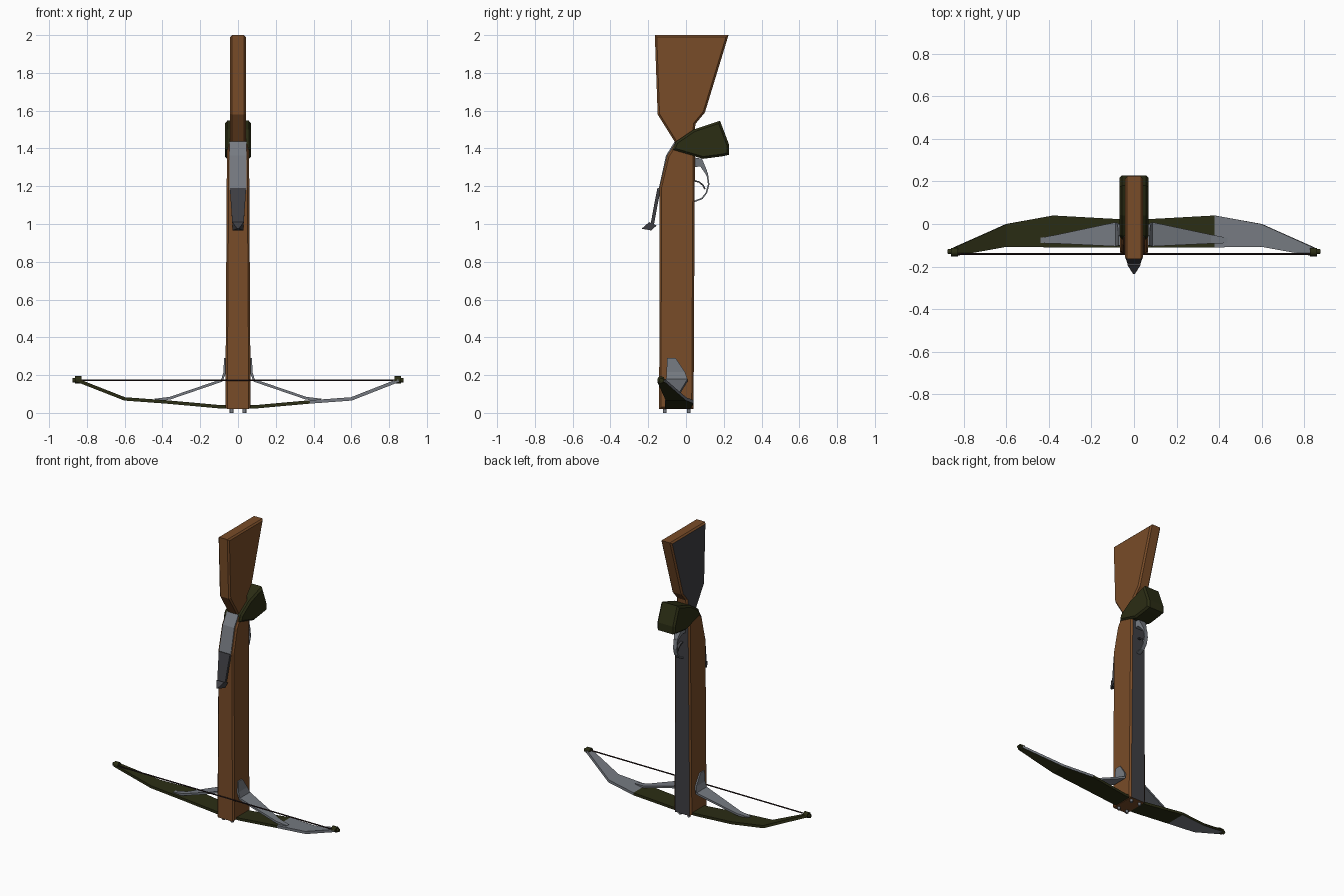
import bpy, bmesh, math
from mathutils import Vector, Matrix

if "Cube" in bpy.data.objects:
    bpy.data.objects.remove(bpy.data.objects["Cube"])


def material(name, rgb):
    m = bpy.data.materials.new(name)
    m.diffuse_color = (*rgb, 1)
    m.use_nodes = True
    m.node_tree.nodes["Principled BSDF"].inputs["Base Color"].default_value = m.diffuse_color
    return m


WOOD = material("brown wood", (0.19, 0.072, 0.021))
GREEN = material("dark olive", (0.024, 0.026, 0.007))
STEEL = material("light steel", (0.18, 0.195, 0.22))
DARK = material("dark steel", (0.05, 0.05, 0.057))
CORD = material("dark cord", (0.018, 0.009, 0.009))


def finish(name, bm, mats, rule=None, smooth=None):
    """Turn a bmesh into an object; rule(face) picks the material slot."""
    bmesh.ops.recalc_face_normals(bm, faces=bm.faces)
    bm.normal_update()
    for f in bm.faces:
        if rule:
            f.material_index = rule(f)
    me = bpy.data.meshes.new(name)
    bm.to_mesh(me)
    bm.free()
    for m in mats:
        me.materials.append(m)
    ob = bpy.data.objects.new(name, me)
    bpy.context.collection.objects.link(ob)
    if smooth:
        bpy.ops.object.select_all(action='DESELECT')
        ob.select_set(True)
        bpy.context.view_layer.objects.active = ob
        bpy.ops.object.shade_smooth_by_angle(angle=math.radians(smooth))
    return ob


def prism(name, pts, half, mats, bevel=0, rule=None, width=None):
    """Extrude a (y, z) profile along x; width(y, z) may vary the half width."""
    bm = bmesh.new()
    w = width or (lambda y, z: half)
    sides = [[bm.verts.new((s * w(y, z), y, z)) for y, z in pts] for s in (-1, 1)]
    for s in sides:
        bm.faces.new(s)
    n = len(pts)
    for i in range(n):
        j = (i + 1) % n
        bm.faces.new((sides[0][i], sides[0][j], sides[1][j], sides[1][i]))
    bmesh.ops.recalc_face_normals(bm, faces=bm.faces)
    if bevel:
        rim = [e for e in bm.edges if abs(sum(v.co.x for v in e.verts)) > 1e-4]
        bmesh.ops.bevel(bm, geom=rim, offset=bevel, segments=1, affect='EDGES', profile=0.5)
    return finish(name, bm, mats, rule)


def ribbon(name, stations, thick, mats, rule=None):
    """Flat bar following (x, z) with its own front and back y at each station."""
    bm = bmesh.new()
    rings = []
    for i, (x, z, y0, y1) in enumerate(stations):
        a, b = stations[max(i - 1, 0)], stations[min(i + 1, len(stations) - 1)]
        nrm = Vector((a[1] - b[1], b[0] - a[0])).normalized() * thick / 2
        rings.append([bm.verts.new((x + s * nrm.x, y, z + s * nrm.y))
                      for y, s in ((y0, -1), (y1, -1), (y1, 1), (y0, 1))])
    for r, q in zip(rings, rings[1:]):
        for k in range(4):
            bm.faces.new((r[k], r[(k + 1) % 4], q[(k + 1) % 4], q[k]))
    bm.faces.new(rings[0])
    bm.faces.new(rings[-1])
    return finish(name, bm, mats, rule)


def rod(name, a, b, radius, mat, sides=8):
    a, b = Vector(a), Vector(b)
    bm = bmesh.new()
    rot = (b - a).to_track_quat('Z', 'Y').to_matrix().to_4x4()
    bmesh.ops.create_cone(bm, cap_ends=True, segments=sides, radius1=radius, radius2=radius,
                          depth=(b - a).length, matrix=Matrix.Translation((a + b) / 2) @ rot)
    return finish(name, bm, [mat], smooth=50)


def strip(path, t):
    """Closed (y, z) profile of thickness t around an open path."""
    left, right = [], []
    for i, p in enumerate(path):
        a, b = path[max(i - 1, 0)], path[min(i + 1, len(path) - 1)]
        n = Vector((a[1] - b[1], b[0] - a[0])).normalized() * t / 2
        left.append((p[0] + n.x, p[1] + n.y))
        right.append((p[0] - n.x, p[1] - n.y))
    return left + right[::-1]


# Long wooden body with a dark strip along its back
prism("body", [(-0.142, 0.02), (0.04, 0.02), (0.047, 1.36), (0.03, 1.42), (-0.055, 1.43),
               (-0.10, 1.36), (-0.14, 1.19)], 0.06, [WOOD, DARK], 0.01,
      lambda f: 1 if f.normal.y > 0.8 and f.calc_center_median().z < 1.38 else 0,
      lambda y, z: 0.067 - 0.006 * z)

# Flared shoulder stock, dark on its left side
prism("shoulder_stock", [(-0.05, 1.42), (-0.15, 1.58), (-0.165, 2.0), (0.225, 2.0),
                         (0.10, 1.59), (0.05, 1.53), (0.04, 1.42)], 0.042, [WOOD, DARK], 0.01,
      lambda f: 1 if f.normal.x < -0.9 else 0)

# Hand grip
prism("hand_grip", [(-0.072, 1.392), (-0.055, 1.435), (0.04, 1.50), (0.18, 1.547),
                    (0.228, 1.42), (0.228, 1.366), (0.19, 1.358), (0.09, 1.345)],
      0.069, [GREEN], 0.012)

# Front cover and sighting lever
prism("front_cover", [(-0.146, 1.18), (-0.106, 1.362), (-0.06, 1.437), (-0.04, 1.42),
                      (-0.08, 1.35), (-0.12, 1.18)], 0.045, [STEEL])
prism("lever", strip([(-0.142, 1.19), (-0.158, 1.11), (-0.178, 1.0)], 0.018), 0.035, [DARK],
      width=lambda y, z: 0.03 + 0.07 * max(z - 1.0, 0))
prism("lever_foot", [(-0.235, 0.975), (-0.195, 1.01), (-0.155, 0.992), (-0.185, 0.966)],
      0.03, [DARK], width=lambda y, z: 0.004 if y < -0.22 else 0.03)

# Trigger guard, its curved bracket and the trigger
prism("guard_bracket", [(0.03, 1.355), (0.085, 1.345), (0.112, 1.28), (0.117, 1.24),
                        (0.10, 1.27), (0.075, 1.305), (0.04, 1.30)], 0.028, [STEEL],
      width=lambda y, z: 0.028 if z > 1.29 else 0.014)
prism("trigger_guard", strip([(0.112, 1.27), (0.12, 1.21), (0.108, 1.165), (0.085, 1.135),
                              (0.04, 1.118)], 0.008), 0.014, [STEEL])
prism("trigger", strip([(0.04, 1.23), (0.07, 1.222), (0.09, 1.205), (0.10, 1.185)], 0.008),
      0.009, [DARK])

# Bow: one bar across both sides, grey on the right outer top and left outer underside
half = [(0.09, 0.032, -0.11, 0.024), (0.38, 0.058, -0.11, 0.04),
        (0.60, 0.074, -0.107, 0.0), (0.85, 0.172, -0.152, -0.112)]
stations = ([(-x, z, a, b) for x, z, a, b in half[::-1]] + half)


def limb_rule(f):
    x = f.calc_center_median().x
    return int((x > 0.38 and f.normal.z > -0.5) or (x < -0.38 and f.normal.z < -0.5))


ribbon("bow_limbs", stations, 0.018, [GREEN, STEEL], limb_rule)

# Struts, string tips and end bolts on both sides
for side, s in (("left", -1), ("right", 1)):
    ribbon(side + "_strut", [(s * 0.067, 0.29, -0.10, -0.055), (s * 0.07, 0.215, -0.103, -0.005),
                             (s * 0.085, 0.172, -0.105, 0.008), (s * 0.36, 0.078, -0.092, -0.05),
                             (s * 0.44, 0.068, -0.09, -0.065)], 0.014, [STEEL])
    rod(side + "_string_tip", (s * 0.828, -0.132, 0.175), (s * 0.862, -0.132, 0.175), 0.02, GREEN)
    rod(side + "_tip_knob", (s * 0.855, -0.13, 0.173), (s * 0.876, -0.13, 0.172), 0.012, GREEN)
    for where, y in (("front", -0.112), ("back", 0.015)):
        rod(f"{side}_{where}_bolt", (s * 0.034, y, 0.0), (s * 0.034, y, 0.04), 0.01, STEEL)

# Bow string
rod("bow_string", (-0.84, -0.141, 0.173), (0.84, -0.141, 0.173), 0.005, CORD, 6)
